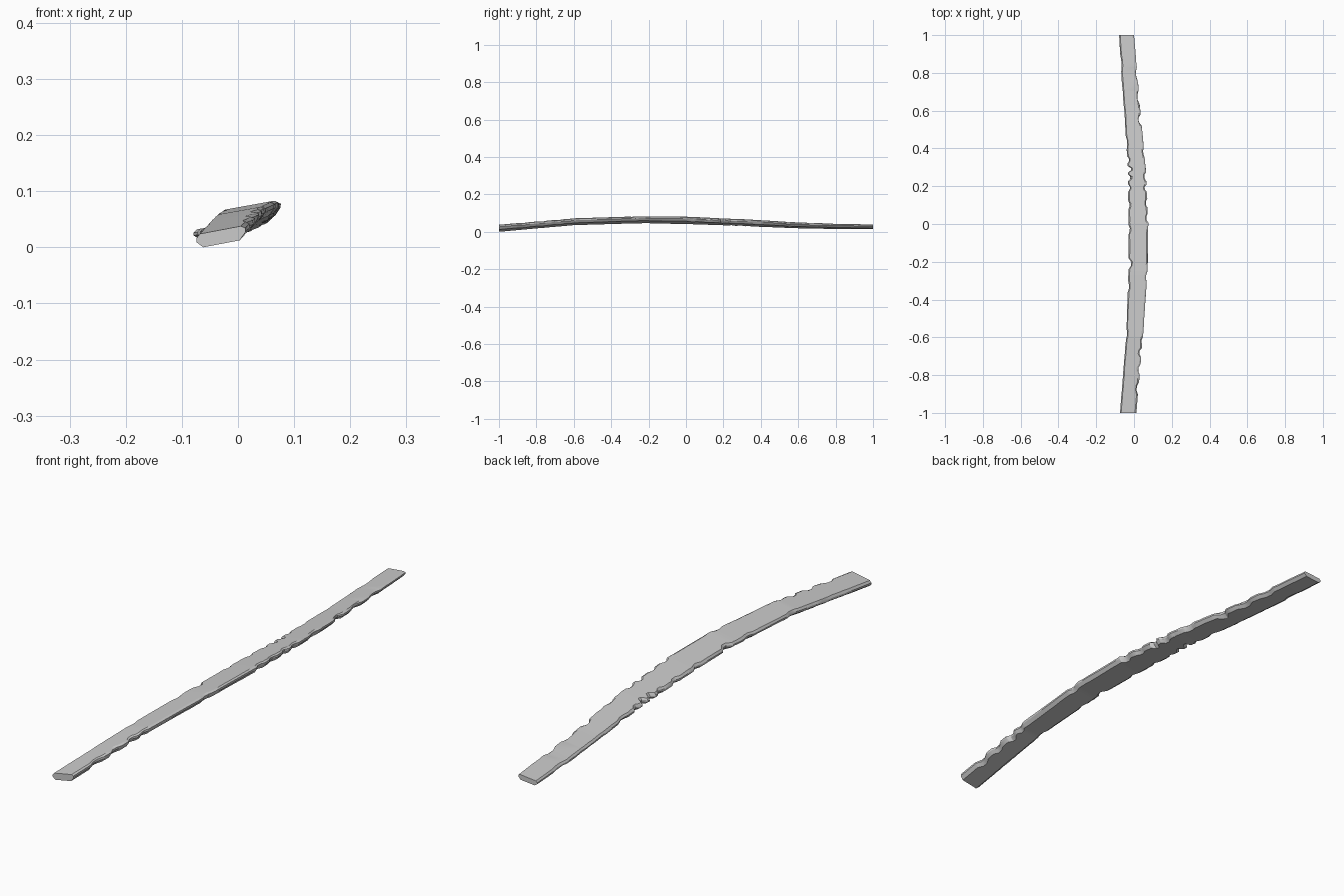
import bpy, bmesh, random

if "Cube" in bpy.data.objects:
    bpy.data.objects.remove(bpy.data.objects["Cube"])

random.seed(4)

# Stations along the plank: y, left x, right x, top z at right edge, top slope, thickness
STATIONS = [
    (-1.0, -0.075, 0.014, 0.039, 0.19, 0.025),
    (-0.6, -0.043, 0.048, 0.073, 0.18, 0.024),
    (-0.25, -0.030, 0.073, 0.084, 0.18, 0.023),
    (0.0, -0.030, 0.077, 0.082, 0.18, 0.024),
    (0.3, -0.034, 0.063, 0.069, 0.18, 0.024),
    (0.6, -0.053, 0.034, 0.051, 0.16, 0.021),
    (0.8, -0.069, 0.018, 0.044, 0.13, 0.020),
    (1.0, -0.080, 0.001, 0.039, 0.10, 0.019),
]

# Chips in the long edges: y, half length, depth
RIGHT_CHIPS = [(-0.87, .035, .012), (-0.77, .03, .010), (-0.68, .025, .014), (-0.62, .02, .008),
               (-0.28, .03, .006), (0.03, .025, .010), (0.11, .025, .008), (0.19, .02, .014),
               (0.25, .025, .012), (0.38, .03, .007), (0.55, .03, .018), (0.67, .04, .010),
               (0.79, .04, .008)]
LEFT_CHIPS = [(-0.58, .03, .006), (-0.33, .03, .005), (-0.21, .03, .018), (-0.03, .025, .006),
              (0.10, .025, .007), (0.19, .02, .010), (0.245, .018, .016), (0.29, .018, .018),
              (0.34, .02, .010), (0.43, .035, .007), (0.85, .05, .005)]

# Section corners: side, inset from edge, depth as share of thickness
SECTION = [("L", .013, 1.0), ("L", .001, .55), ("L", .001, .28), ("L", .007, 0.0),
           ("R", .009, 0.0), ("R", .001, .2), ("R", .001, .5), ("R", .011, 1.0)]


def station(y):
    for a, b in zip(STATIONS, STATIONS[1:]):
        if y <= b[0]:
            t = (y - a[0]) / (b[0] - a[0])
            return [p + (q - p) * t for p, q in zip(a, b)]
    return STATIONS[-1]


def chip_depth(y, chips, weights, row):
    total = 0
    for (cy, half, depth), w in zip(chips, weights):
        t = max(0, 1 - abs(y - cy) / half)
        total = max(total, depth * w[row] * min(1, t * 1.5))
    return total


def chip_weights(chips):
    # Each chip bites unevenly into the four corner rows of its edge
    result = []
    for _ in chips:
        w = [random.uniform(.7, 1.1) for _ in range(4)]
        w[0] *= random.uniform(.4, 1.3)
        result.append(w)
    return result


chips = {"L": LEFT_CHIPS, "R": RIGHT_CHIPS}
weights = {s: chip_weights(chips[s]) for s in "LR"}

# Rings fall on a regular spacing plus the start, floor and end of every chip
ys = {round(-1 + i * 0.1, 3) for i in range(21)} | {s[0] for s in STATIONS}
for cy, half, _ in LEFT_CHIPS + RIGHT_CHIPS:
    ys |= {round(cy + half * k, 3) for k in (-1, -.3, .35, 1)}
clean = []
for y in sorted(ys):
    if not clean or y - clean[-1] > .004:
        clean.append(y)

bm = bmesh.new()
rings = []
for y in clean:
    _, left, right, top, slope, thick = station(y)
    ring = []
    for i, (side, inset, drop) in enumerate(SECTION):
        dent = inset + chip_depth(y, chips[side], weights[side], i % 4)
        if abs(y) < 0.99:
            dent += random.uniform(-.0008, .0012)
        x = left + dent if side == "L" else right - dent
        ring.append(bm.verts.new((x, y, top + (x - right) * slope - thick * drop)))
    rings.append(ring)

# Skin and end caps
n = len(SECTION)
for a, b in zip(rings, rings[1:]):
    for i in range(n):
        j = (i + 1) % n
        bm.faces.new((a[i], a[j], b[j], b[i]))
bm.faces.new(rings[0])
bm.faces.new(rings[-1])
bmesh.ops.recalc_face_normals(bm, faces=bm.faces)

# Rest the plank on the ground
low = min(v.co.z for v in bm.verts)
bmesh.ops.translate(bm, verts=bm.verts, vec=(0, 0, -low))

mesh = bpy.data.meshes.new("bent_plank")
bm.to_mesh(mesh)
bm.free()
plank = bpy.data.objects.new("bent_plank", mesh)
bpy.context.collection.objects.link(plank)
bpy.context.view_layer.objects.active = plank
plank.select_set(True)
bpy.ops.object.shade_smooth_by_angle(angle=0.45)
